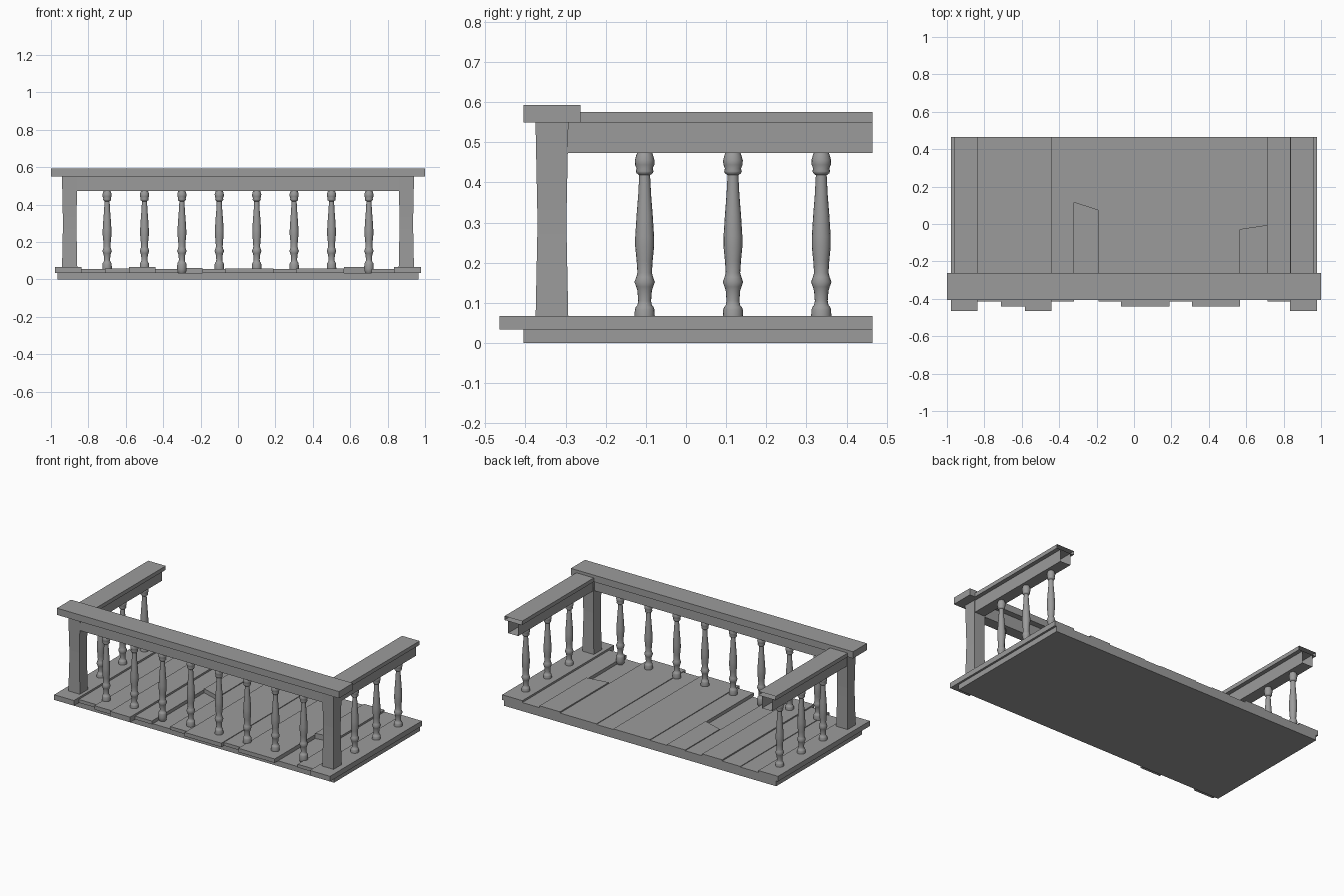
import bpy, bmesh
from math import pi, cos, sin

if "Cube" in bpy.data.objects:
    bpy.data.objects.remove(bpy.data.objects["Cube"])

# Dark grey finish shared by every part
grey = bpy.data.materials.new("dark_grey")
grey.diffuse_color = (0.33, 0.33, 0.33, 1)
grey.use_nodes = True
grey.node_tree.nodes["Principled BSDF"].inputs["Base Color"].default_value = grey.diffuse_color


def loft(name, rings, caps=True):
    """Skin a list of point rings, optionally closing both ends."""
    bm = bmesh.new()
    vs = [[bm.verts.new(p) for p in r] for r in rings]
    n = len(vs[0])
    for a, b in zip(vs, vs[1:]):
        for i in range(n):
            j = (i + 1) % n
            bm.faces.new((a[i], a[j], b[j], b[i]))
    if caps:
        bm.faces.new(vs[0][::-1])
        bm.faces.new(vs[-1])
    bmesh.ops.recalc_face_normals(bm, faces=bm.faces)
    me = bpy.data.meshes.new(name)
    bm.to_mesh(me)
    bm.free()
    me.materials.append(grey)
    ob = bpy.data.objects.new(name, me)
    bpy.context.collection.objects.link(ob)
    return ob


def box(name, x0, x1, y0, y1, z0, z1, y0_right=None):
    """Box whose front edge may be slanted."""
    yr = y0 if y0_right is None else y0_right
    return loft(name, [[(x0, y0, z), (x1, yr, z), (x1, y1, z), (x0, y1, z)]
                       for z in (z0, z1)])


def side_beam(name, x0, x1, y0, y1, z0, z1):
    """Hollow rail running along y with its ends left open."""
    return loft(name, [[(x0, y, z0), (x1, y, z0), (x1, y, z1), (x0, y, z1)]
                       for y in (y0, y1)], caps=False)


# Base slab
BACK = 0.465
box("base_slab", -0.965, 0.965, -0.405, BACK, 0, 0.034)

# Floor planks: left, right, front at left, front at right, top height
planks = [
    (-0.978, -0.838, -0.465, -0.465, 0.067),
    (-0.838, -0.71, -0.415, -0.415, 0.055),
    (-0.71, -0.582, -0.44, -0.44, 0.059),
    (-0.582, -0.44, -0.465, -0.465, 0.067),
    (-0.44, -0.32, -0.415, -0.415, 0.055),
    (-0.32, -0.19, 0.115, 0.073, 0.060),     # broken plank
    (-0.19, -0.07, -0.415, -0.415, 0.055),
    (-0.07, 0.19, -0.44, -0.44, 0.059),
    (0.19, 0.31, -0.415, -0.415, 0.055),
    (0.31, 0.568, -0.44, -0.44, 0.059),
    (0.568, 0.713, -0.03, -0.008, 0.067),    # broken plank
    (0.713, 0.835, -0.415, -0.415, 0.055),
    (0.835, 0.978, -0.465, -0.465, 0.067),
]
for i, (x0, x1, yl, yr, top) in enumerate(planks):
    box(f"floor_plank_{i + 1}", x0, x1, yl, BACK, 0.034, top, yr)

# Front handrail and the beam below it
box("front_handrail", -1, 1, -0.405, -0.263, 0.55, 0.593)
box("front_beam", -0.865, 0.865, -0.37, -0.30, 0.473, 0.55)

# Baluster profile: radius, height
profile = [(0.018, 0.034), (0.024, 0.044), (0.0255, 0.06), (0.0245, 0.083),
           (0.022, 0.09), (0.018, 0.094), (0.016, 0.105), (0.018, 0.13),
           (0.021, 0.14), (0.0255, 0.152), (0.021, 0.164), (0.018, 0.175),
           (0.02, 0.205), (0.0235, 0.24), (0.0235, 0.265), (0.020, 0.32),
           (0.016, 0.37), (0.0135, 0.418), (0.020, 0.423), (0.022, 0.428),
           (0.020, 0.435), (0.024, 0.444), (0.0245, 0.455), (0.021, 0.468),
           (0.018, 0.475)]
SIDES = 16
baluster = loft("baluster", [[(r * cos(2 * pi * k / SIDES), r * sin(2 * pi * k / SIDES), z)
                              for k in range(SIDES)] for r, z in profile])
bpy.context.view_layer.objects.active = baluster
baluster.select_set(True)
bpy.ops.object.shade_smooth_by_angle(angle=0.9)

# Front row and both side rows of balusters
spots = [(-0.7 + 0.2 * i, -0.335) for i in range(8)]
spots += [(s * 0.9, y) for s in (-1, 1) for y in (-0.103, 0.117, 0.337)]
baluster.location = (*spots[0], 0)
for x, y in spots[1:]:
    ob = baluster.copy()
    ob.location = (x, y, 0)
    bpy.context.collection.objects.link(ob)

# Corner posts (slightly waisted) and open-ended side rails
for s, side in ((-1, "left"), (1, "right")):
    cx = s * 0.9
    loft(f"{side}_post", [[(cx + a * h, -0.334 + b * h, z)
                           for a, b in ((-1, -1), (1, -1), (1, 1), (-1, 1))]
                          for h, z in ((0.041, 0.05), (0.0365, 0.27),
                                       (0.0365, 0.33), (0.041, 0.55))])
    side_beam(f"{side}_beam", cx - 0.036, cx + 0.036, -0.30, BACK, 0.473, 0.55)
    side_beam(f"{side}_handrail", cx - 0.062, cx + 0.062, -0.27, BACK, 0.55, 0.575)
